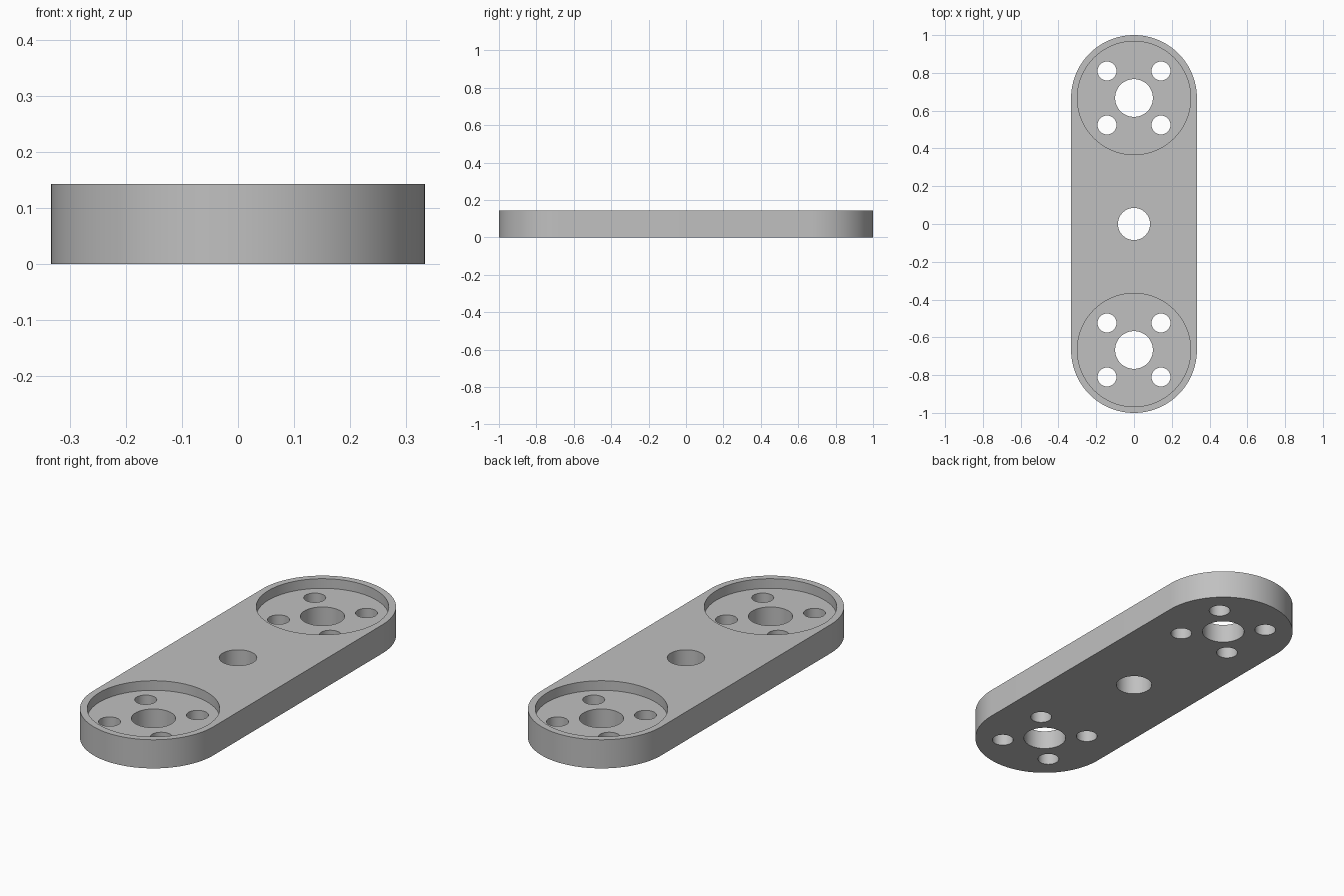
import bpy
import bmesh
from math import cos, sin, pi
from mathutils import Matrix

if "Cube" in bpy.data.objects:
    bpy.data.objects.remove(bpy.data.objects["Cube"])

END_Y = 0.667      # centre of each rounded end
RADIUS = 0.333     # half the plate width
HEIGHT = 0.143
POCKET_DEPTH = 0.048
STEPS = 48         # segments per rounded end

grey = bpy.data.materials.new("plain grey")
grey.use_nodes = True
color = (0.53, 0.53, 0.53, 1)
grey.diffuse_color = color
grey.node_tree.nodes["Principled BSDF"].inputs["Base Color"].default_value = color


def finish(bm, name):
    mesh = bpy.data.meshes.new(name)
    bm.to_mesh(mesh)
    bm.free()
    mesh.materials.append(grey)
    obj = bpy.data.objects.new(name, mesh)
    bpy.context.collection.objects.link(obj)
    return obj


def make_cutter(name, holes, bottom, top):
    """Vertical cylinders, given as (x, y, radius), in one mesh."""
    bm = bmesh.new()
    for x, y, radius in holes:
        bmesh.ops.create_cone(
            bm, cap_ends=True, segments=64, radius1=radius, radius2=radius,
            depth=top - bottom,
            matrix=Matrix.Translation((x, y, (bottom + top) / 2)))
    obj = finish(bm, name)
    obj.hide_render = True
    obj.hide_viewport = True
    return obj


# Plate: a round-ended outline raised to its full height
bm = bmesh.new()
outline = []
for side, start in ((1, 0), (-1, pi)):
    for i in range(STEPS + 1):
        a = start + pi * i / STEPS
        outline.append(bm.verts.new(
            (RADIUS * cos(a), side * END_Y + RADIUS * sin(a), 0)))
base = bm.faces.new(outline)
raised = bmesh.ops.extrude_face_region(bm, geom=[base])["geom"]
bmesh.ops.translate(bm, vec=(0, 0, HEIGHT),
                    verts=[v for v in raised if isinstance(v, bmesh.types.BMVert)])
bmesh.ops.recalc_face_normals(bm, faces=bm.faces)
plate = finish(bm, "link_plate")

# Pockets at both ends, and bores through the whole plate
pockets = [(0, s * END_Y, 0.3) for s in (1, -1)]
bores = [(0, 0, 0.085)]
for s in (1, -1):
    bores.append((0, s * END_Y, 0.1))
    bores += [(dx, s * END_Y + dy, 0.05)
              for dx in (-0.143, 0.143) for dy in (-0.143, 0.143)]

cutters = [
    make_cutter("pocket_cutter", pockets, HEIGHT - POCKET_DEPTH, HEIGHT + 0.1),
    make_cutter("bore_cutter", bores, -0.1, HEIGHT + 0.1),
]

# Cut, bake the result and drop the cutters
for cutter in cutters:
    mod = plate.modifiers.new(cutter.name, "BOOLEAN")
    mod.operation = "DIFFERENCE"
    mod.solver = "EXACT"
    mod.object = cutter

bpy.ops.object.select_all(action="DESELECT")
plate.select_set(True)
bpy.context.view_layer.objects.active = plate
for cutter in cutters:
    bpy.ops.object.modifier_apply(modifier=cutter.name)
    bpy.data.objects.remove(cutter)

bpy.ops.object.shade_smooth_by_angle(angle=pi / 6)
